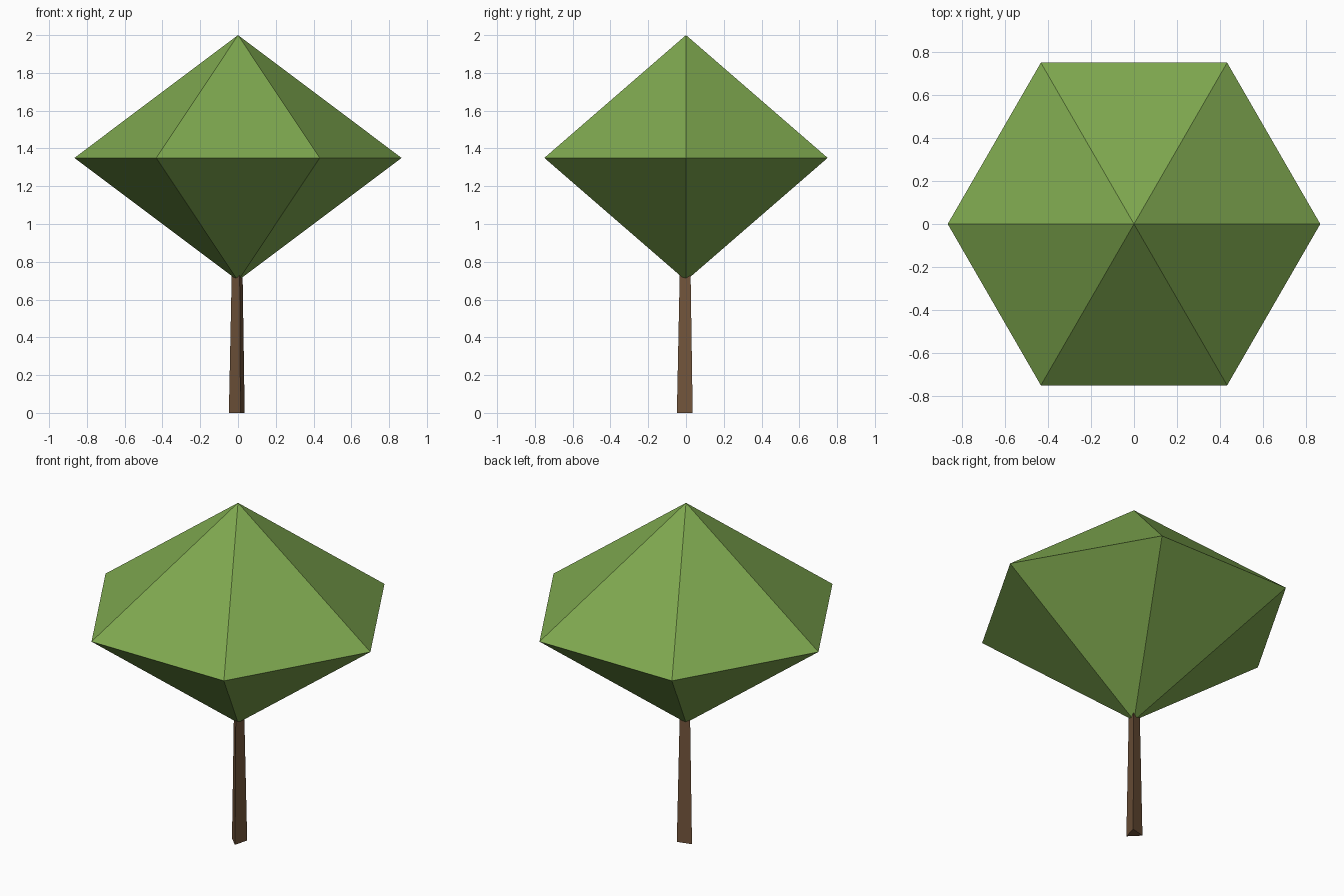
import bpy, bmesh, math

if "Cube" in bpy.data.objects:
    bpy.data.objects.remove(bpy.data.objects["Cube"])


def material(name, rgb):
    mat = bpy.data.materials.new(name)
    mat.diffuse_color = (*rgb, 1.0)
    mat.use_nodes = True
    mat.node_tree.nodes["Principled BSDF"].inputs["Base Color"].default_value = mat.diffuse_color
    return mat


def tapered(name, sections, sides, angle, mat):
    """Flat-faced solid from (z, radius) sections; radius 0 makes a point."""
    bm = bmesh.new()
    rings = []
    for z, r in sections:
        count = sides if r else 1
        rings.append([bm.verts.new((r * math.cos(angle + math.tau * i / sides),
                                    r * math.sin(angle + math.tau * i / sides), z))
                      for i in range(count)])
    for low, high in zip(rings, rings[1:]):
        for i in range(sides):
            j = (i + 1) % sides
            corners = [low[i % len(low)], low[j % len(low)],
                       high[j % len(high)], high[i % len(high)]]
            bm.faces.new(list(dict.fromkeys(corners)))
    for ring in (rings[0], rings[-1]):
        if len(ring) > 1:
            bm.faces.new(ring)
    bmesh.ops.recalc_face_normals(bm, faces=bm.faces)
    mesh = bpy.data.meshes.new(name)
    bm.to_mesh(mesh)
    bm.free()
    mesh.materials.append(mat)
    obj = bpy.data.objects.new(name, mesh)
    bpy.context.collection.objects.link(obj)
    return obj


leaf_green = material("leaf green", (0.21, 0.39, 0.078))
bark_brown = material("bark brown", (0.168, 0.090, 0.044))

# Crown: two six-sided pyramids joined at the rim
tapered("crown", [(0.70, 0), (1.35, 0.866), (2.0, 0)], 6, 0, leaf_green)

# Trunk: slim three-sided taper whose top is buried in the crown
tapered("trunk", [(0, 0.05), (0.80, 0.033)], 3, math.radians(45), bark_brown)
